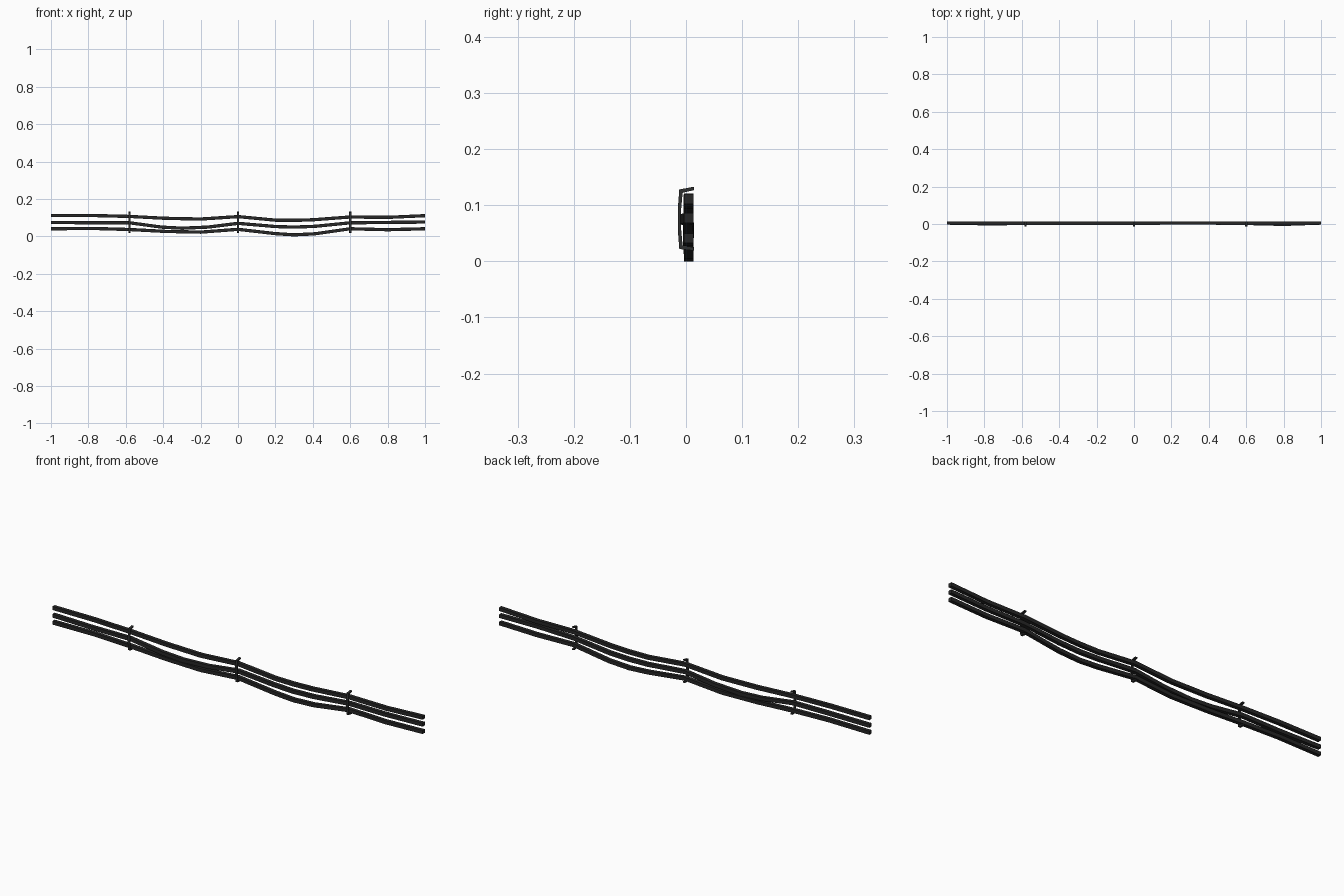
import bpy, bmesh

if "Cube" in bpy.data.objects:
    bpy.data.objects.remove(bpy.data.objects["Cube"])


def material(name, rgb):
    m = bpy.data.materials.new(name)
    m.diffuse_color = (*rgb, 1)
    m.use_nodes = True
    m.node_tree.nodes["Principled BSDF"].inputs["Base Color"].default_value = m.diffuse_color
    return m


RUBBER = material("black rubber", (0.019, 0.019, 0.019))
METAL = material("dark metal", (0.027, 0.028, 0.028))


def finish(name, bm, mat):
    bmesh.ops.recalc_face_normals(bm, faces=bm.faces)
    me = bpy.data.meshes.new(name)
    bm.to_mesh(me)
    bm.free()
    me.materials.append(mat)
    ob = bpy.data.objects.new(name, me)
    bpy.context.collection.objects.link(ob)


def cable(name, pts, h=0.0087):
    # square, flat-faced cable swept along the sagging path
    bm = bmesh.new()
    rings = [[bm.verts.new((x, y + a * h, z + b * h))
              for a, b in ((-1, -1), (1, -1), (1, 1), (-1, 1))] for x, y, z in pts]
    for a, b in zip(rings, rings[1:]):
        for i in range(4):
            j = (i + 1) % 4
            bm.faces.new((a[i], a[j], b[j], b[i]))
    bm.faces.new(rings[0])
    bm.faces.new(rings[-1])
    finish(name, bm, RUBBER)


def clip(name, cx, w=0.011, t=0.006):
    # bracket strip: y,z profile wrapped around the front of the cables
    outer = [(0.0145, 0.133), (-0.012, 0.128), (-0.0145, 0.095),
             (-0.0145, 0.055), (-0.012, 0.022), (0.0145, 0.019)]
    inner = [(0.0145, 0.133 - t), (-0.012 + t, 0.128 - t), (-0.0145 + t, 0.095),
             (-0.0145 + t, 0.055), (-0.012 + t, 0.022 + t), (0.0145, 0.019 + t)]
    bm = bmesh.new()
    vs = [[bm.verts.new((cx + s * w / 2, y, z)) for s in (-1, 1)] for y, z in outer]
    vi = [[bm.verts.new((cx + s * w / 2, y, z)) for s in (-1, 1)] for y, z in inner]
    for k in range(len(outer) - 1):
        a, b, c, d = vs[k], vs[k + 1], vi[k + 1], vi[k]
        bm.faces.new((a[0], a[1], b[1], b[0]))
        bm.faces.new((d[0], c[0], c[1], d[1]))
        for s in (0, 1):
            bm.faces.new((a[s], b[s], c[s], d[s]))
    for k in (0, -1):
        bm.faces.new((vs[k][0], vs[k][1], vi[k][1], vi[k][0]))
    finish(name, bm, METAL)


# Three sagging cables
cable("upper_cable", [(-1, .005, .112), (-.78, .005, .112), (-.58, .004, .107),
                      (-.39, .004, .097), (-.2, .004, .093), (0, .004, .106),
                      (.2, .005, .087), (.3, .005, .086), (.4, .005, .089),
                      (.6, .004, .104), (.8, .004, .102), (1, .005, .111)])
cable("middle_cable", [(-1, .005, .075), (-.78, .001, .073), (-.58, .003, .073),
                       (-.41, .004, .050), (-.3, .004, .044), (-.16, .004, .050),
                       (0, .004, .070), (.2, .006, .053), (.3, .005, .050),
                       (.41, .005, .054), (.6, .003, .073), (.8, -.002, .075), (1, .005, .077)])
cable("lower_cable", [(-1, .005, .041), (-.78, .005, .043), (-.58, .004, .037),
                      (-.39, .004, .027), (-.2, .004, .023), (0, .004, .038),
                      (.2, .005, .015), (.3, .005, .0087), (.41, .005, .014),
                      (.6, .004, .041), (.8, .003, .036), (1, .005, .041)])

# Wall clips holding the cables
for name, x in (("left_clip", -.58), ("centre_clip", 0), ("right_clip", .6)):
    clip(name, x)
